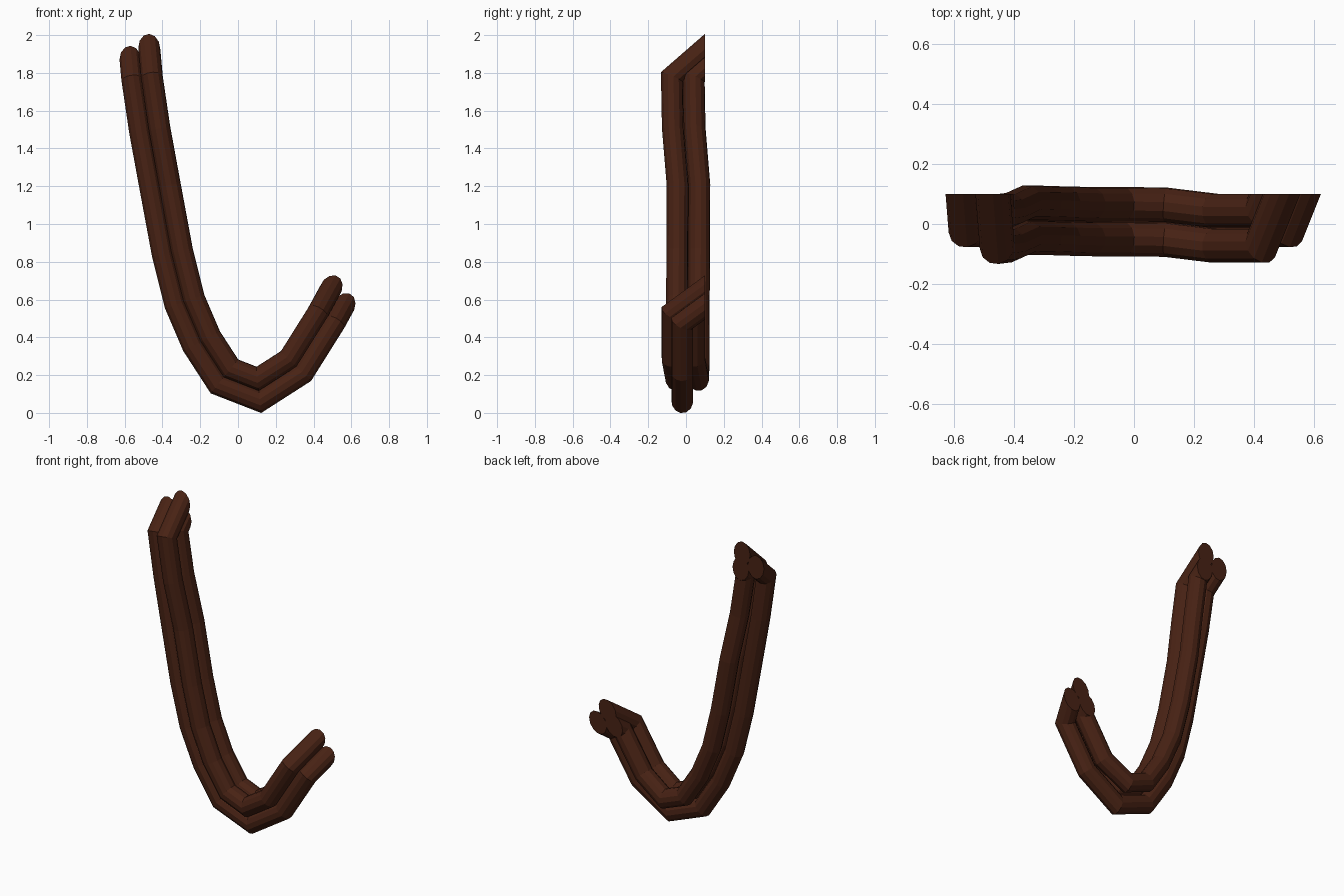
import bpy, bmesh, math
from mathutils import Vector

if "Cube" in bpy.data.objects:
    bpy.data.objects.remove(bpy.data.objects["Cube"])

R, SIDES, BACK = 0.058, 12, 0.1
HALF = 0.058                       # sideways offset of the paired inner strands

# centreline of the hook seen from the front: x, z, sideways drift y
PATH = [(-0.505, 1.77, -0.017), (-0.465, 1.50, -0.012), (-0.41, 1.20, 0.013),
        (-0.345, 0.85, 0.012), (-0.28, 0.59, 0.01), (-0.19, 0.38, 0.008),
        (-0.07, 0.195, 0.008), (0.11, 0.125, 0.006), (0.305, 0.25, -0.014),
        (0.465, 0.505, -0.014)]
LEFT_DIR, RIGHT_DIR = Vector((-0.08, 1, 0.87)), Vector((0.4, 1, 0.73))

mat = bpy.data.materials.new("dark_brown")
mat.diffuse_color = (0.065, 0.016, 0.007, 1)
mat.use_nodes = True
mat.node_tree.nodes["Principled BSDF"].inputs["Base Color"].default_value = mat.diffuse_color


def strand_path(u, v, drift):
    """Offset the centreline inward by u and sideways by v, then bend both ends to the back plane."""
    flat = [Vector((x, z)) for x, z, _ in PATH]
    pts = []
    for i, p in enumerate(flat):
        a = (p - flat[i - 1]).normalized() if i else (flat[1] - p).normalized()
        b = (flat[i + 1] - p).normalized() if i < len(flat) - 1 else a
        t = (a + b).normalized()
        q = p + Vector((-t.y, t.x)) * u / max(t.dot(a), 0.5)
        pts.append(Vector((q.x, v + PATH[i][2] * drift, q.y)))
    start = pts[0] + LEFT_DIR * (BACK - pts[0].y)
    end = pts[-1] + RIGHT_DIR * (BACK - pts[-1].y)
    return [start] + pts + [end]


def sweep(name, pts):
    """Mitred round tube with both ends cut flat on the back plane."""
    dirs = [(b - a).normalized() for a, b in zip(pts, pts[1:])]
    d = dirs[0]
    side = d.cross(Vector((0, 0, 1))).normalized()
    up = side.cross(d)
    ring = [pts[0] + (side * math.cos(k * math.tau / SIDES)
                      + up * math.sin(k * math.tau / SIDES)) * R for k in range(SIDES)]
    bm = bmesh.new()
    rings = []
    for i, p in enumerate(pts):
        d = dirs[max(i - 1, 0)]
        n = Vector((0, 1, 0)) if i in (0, len(pts) - 1) else dirs[i - 1] + dirs[i]
        ring = [q + d * ((p - q).dot(n) / d.dot(n)) for q in ring]
        rings.append([bm.verts.new(q) for q in ring])
    for r0, r1 in zip(rings, rings[1:]):
        for k in range(SIDES):
            j = (k + 1) % SIDES
            bm.faces.new((r0[k], r0[j], r1[j], r1[k]))
    bm.faces.new(rings[0])
    bm.faces.new(rings[-1])
    bmesh.ops.recalc_face_normals(bm, faces=bm.faces)
    me = bpy.data.meshes.new(name)
    bm.to_mesh(me)
    bm.free()
    me.materials.append(mat)
    bpy.context.collection.objects.link(bpy.data.objects.new(name, me))


# three strands: two inside, one outside
sweep("inner_front_strand", strand_path(0.05, -HALF, 1))
sweep("inner_back_strand", strand_path(0.05, HALF, 1))
sweep("outer_strand", strand_path(-0.055, -0.02, 0))
